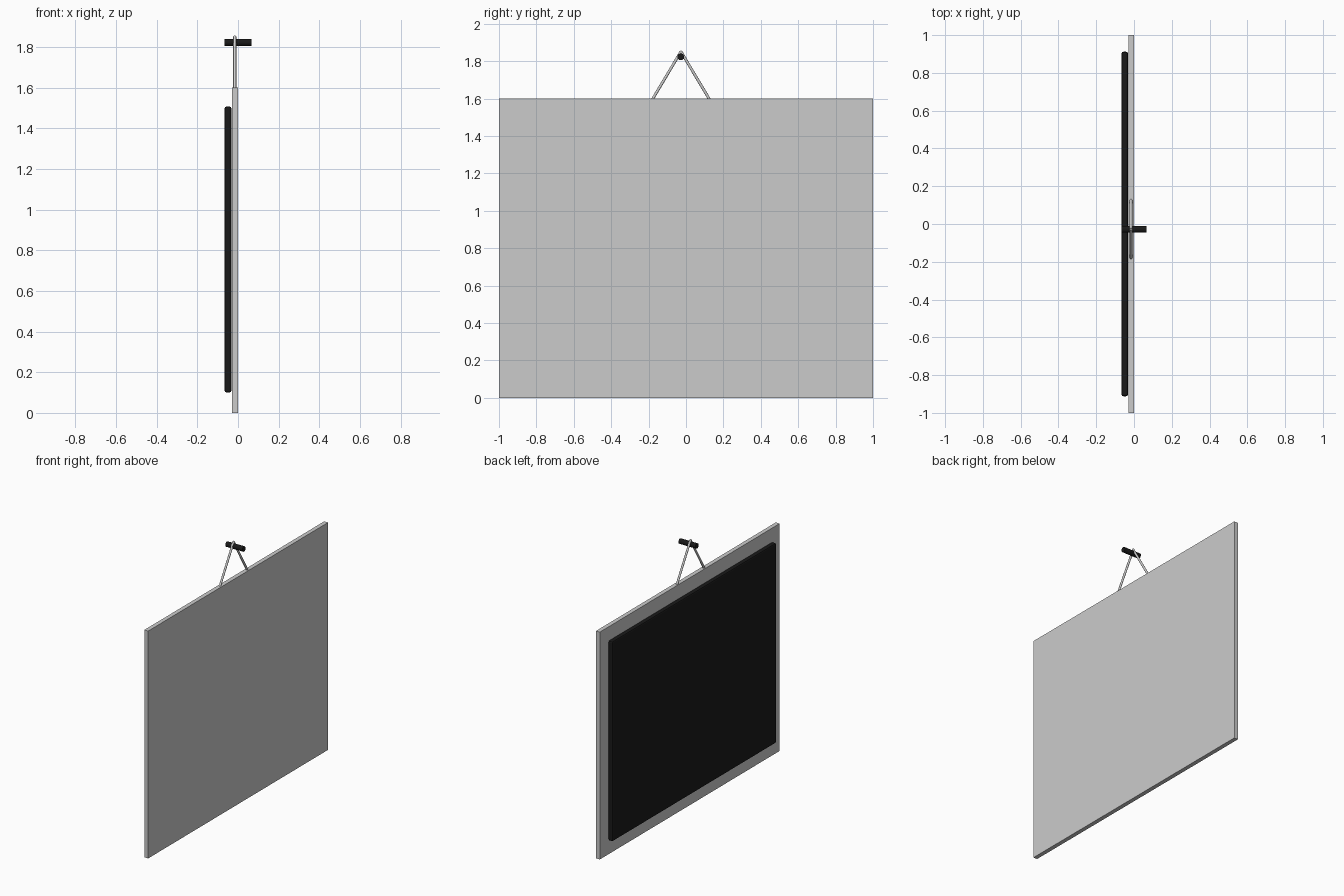
import bpy
from math import radians
from mathutils import Vector

if "Cube" in bpy.data.objects:
    bpy.data.objects.remove(bpy.data.objects["Cube"])


def material(name, color):
    m = bpy.data.materials.new(name)
    m.diffuse_color = color
    m.use_nodes = True
    m.node_tree.nodes["Principled BSDF"].inputs["Base Color"].default_value = m.diffuse_color
    return m


def box(name, lo, hi):
    lo, hi = Vector(lo), Vector(hi)
    bpy.ops.mesh.primitive_cube_add(size=1, location=(lo + hi) / 2)
    ob = bpy.context.object
    ob.name = name
    ob.scale = hi - lo
    bpy.ops.object.transform_apply(location=False, rotation=False, scale=True)
    return ob


def rod(name, a, b, radius, sides):
    a, b = Vector(a), Vector(b)
    bpy.ops.mesh.primitive_cylinder_add(
        vertices=sides, radius=radius, depth=(b - a).length, location=(a + b) / 2)
    ob = bpy.context.object
    ob.name = name
    ob.rotation_euler = (b - a).to_track_quat('Z', 'Y').to_euler()
    bpy.ops.object.shade_smooth_by_angle(angle=radians(35))
    return ob


black = material("black", (0.01, 0.01, 0.01, 1))

# Backing panel
box("backing_panel", (-0.029, -1, 0), (0.001, 1, 1.6))

# Black board on the -x side, with softened edges
board = box("black_board", (-0.066, -0.912, 0.1), (-0.032, 0.912, 1.508))
bevel = board.modifiers.new("soft_edges", 'BEVEL')
bevel.width = 0.01
bevel.segments = 2
board.data.materials.append(black)

# Hanging cord: two legs meeting over the peg
for side, label in ((-1, "left"), (1, "right")):
    rod("cord_" + label, (-0.016, -0.027 + side * 0.153, 1.595),
        (-0.016, -0.027 - side * 0.001, 1.853), 0.0075, 16)

# Wall peg
peg = rod("wall_peg", (-0.066, -0.028, 1.823), (0.066, -0.028, 1.823), 0.018, 24)
peg.data.materials.append(black)
